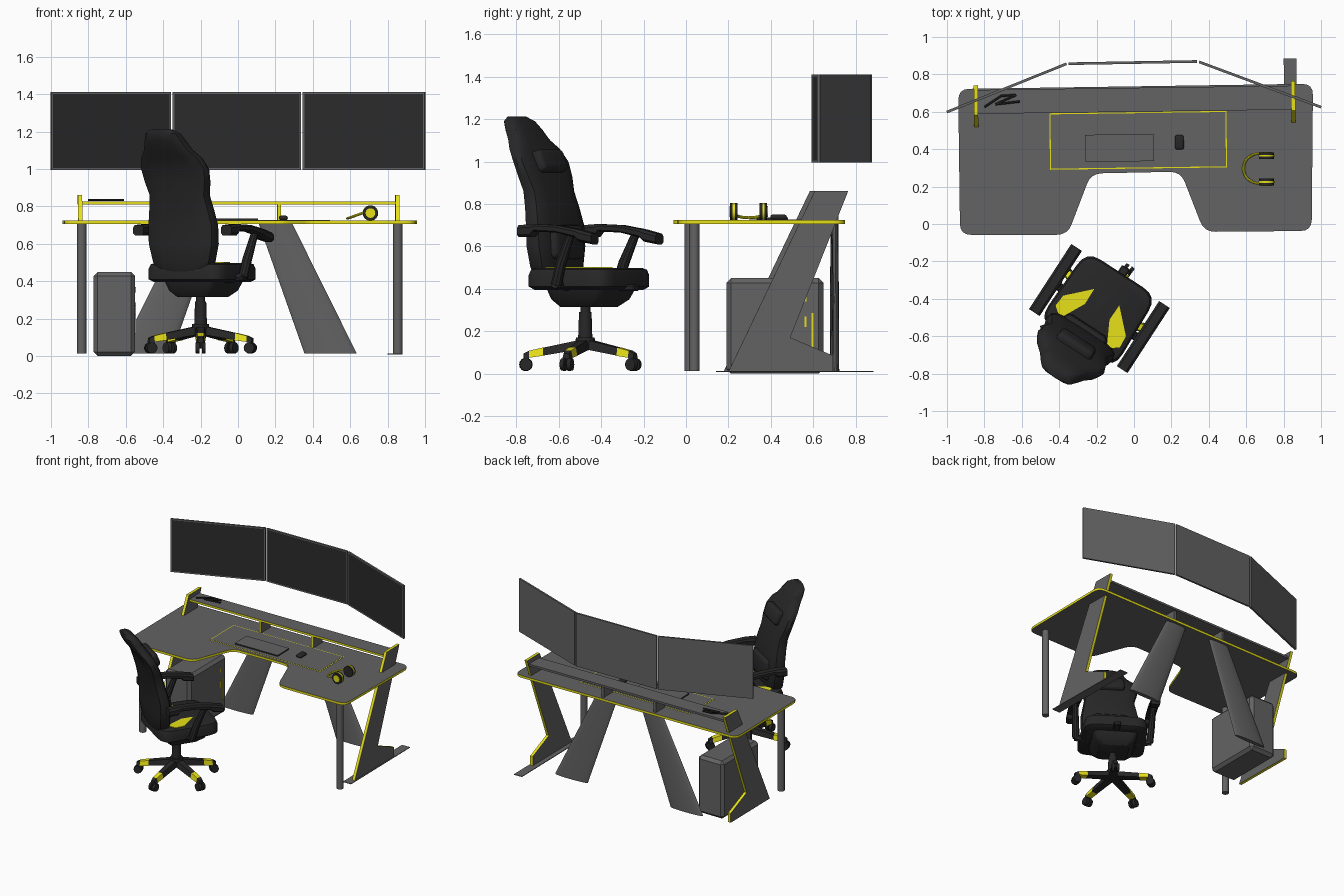
import bpy, bmesh, math
from mathutils import Vector as V, Matrix

if "Cube" in bpy.data.objects:
    bpy.data.objects.remove(bpy.data.objects["Cube"])

def mat(name, c):
    m = bpy.data.materials.new(name)
    m.diffuse_color = (*c, 1)
    m.use_nodes = True
    m.node_tree.nodes["Principled BSDF"].inputs["Base Color"].default_value = m.diffuse_color
    return m

GRAY = mat("grey_panel", (0.125, 0.125, 0.125))
DARK = mat("dark_fabric", (0.02, 0.02, 0.02))
SCREEN = mat("screen_black", (0.024, 0.024, 0.024))
YELLOW = mat("yellow_trim", (0.8, 0.75, 0.01))
I = Matrix.Identity(4)
# desk stands slightly skewed on the floor, chair is turned towards the right
DESK = Matrix.Rotation(math.radians(0.77), 4, 'Z')
CHAIR = Matrix.Translation((-0.2, -0.475, 0)) @ Matrix.Rotation(math.radians(-33), 4, 'Z')
BASE = Matrix.Translation((-0.2, -0.475, 0))

def finish(name, bm, mats, M=I, rule=None):
    """Turn a bmesh into an object; rule(face) picks the second material."""
    bmesh.ops.recalc_face_normals(bm, faces=bm.faces[:])
    bm.normal_update()
    if rule:
        for f in bm.faces:
            f.material_index = int(rule(f.normal))
    bm.transform(M)
    me = bpy.data.meshes.new(name)
    bm.to_mesh(me)
    bm.free()
    for m in mats:
        me.materials.append(m)
    ob = bpy.data.objects.new(name, me)
    bpy.context.collection.objects.link(ob)
    return ob

def loft(name, rings, mats, M=I, rule=None):
    bm = bmesh.new()
    R = [[bm.verts.new(p) for p in r] for r in rings]
    n = len(R[0])
    for a, b in zip(R, R[1:]):
        for i in range(n):
            bm.faces.new((a[i], a[(i + 1) % n], b[(i + 1) % n], b[i]))
    bm.faces.new(R[0])
    bm.faces.new(R[-1])
    return finish(name, bm, mats, M, rule)

def box(name, lo, hi, mats, M=I, rule=None, bevel=0, seg=1):
    bm = bmesh.new()
    bmesh.ops.create_cube(bm, size=1)
    lo, hi = V(lo), V(hi)
    for v in bm.verts:
        v.co = V([(lo[i] + hi[i]) / 2 + v.co[i] * (hi[i] - lo[i]) for i in range(3)])
    if bevel:
        bmesh.ops.bevel(bm, geom=bm.edges[:], offset=bevel, segments=seg, profile=0.5, affect='EDGES')
    return finish(name, bm, mats, M, rule)

def tube(name, path, radii, mats, M=I, n=14):
    path = [V(p) for p in path]
    rings = []
    for i, p in enumerate(path):
        t = path[min(i + 1, len(path) - 1)] - path[max(i - 1, 0)]
        q = t.to_track_quat('Z', 'Y')
        rings.append([p + q @ V((math.cos(a), math.sin(a), 0)) * radii[i]
                      for a in [2 * math.pi * k / n for k in range(n)]])
    return loft(name, rings, mats, M)

def plate(name, pts, z0, z1, mats, M=I, rule=None):
    return loft(name, [[V((x, y, z)) for x, y in pts] for z in (z0, z1)], mats, M, rule)

def rounded(pts, r):
    out = []
    for i, p in enumerate(pts):
        p, a, b = V(p), V(pts[i - 1]), V(pts[(i + 1) % len(pts)])
        s, e = p + (a - p).normalized() * r, p + (b - p).normalized() * r
        out += [s * (1 - t) ** 2 + p * 2 * t * (1 - t) + e * t * t for t in (0, .25, .5, .75, 1)]
    return out

# --- desk top with yellow edge
outline = [(-.93, -.058), (-.355, -.058), (-.23, .27), (.25, .28), (.375, -.042), (.95, -.037),
           (.957, .75), (-.94, .722)]
plate("desk_top", rounded(outline, .06), .706, .724, [GRAY, YELLOW], I, lambda n: abs(n.z) < .5)

# --- angular side panels, front legs and flared rear legs
zshape = [(.595, .86), (.753, .86), (.48, .17), (.682, .085), (.682, .012), (.19, .012)]
for s, side in ((-1, "left"), (1, "right")):
    x = .012 + s * .848
    loft(side + "_side_panel", [[V((x + d, y, z)) for y, z in zshape] for d in (-.011, .011)],
         [GRAY, YELLOW], DESK, lambda n: abs(n.x) < .5)
    tube(side + "_front_leg", [(.01 + s * .845, .028, .012), (.01 + s * .845, .028, .707)],
         [.025, .025], [GRAY], DESK, 20)
    rings = []
    for z, xc, w in ((.012, .495, .14), (.707, .2, .09)):
        rings.append([V((.01 + s * xc + w * math.cos(a), .70 + .016 * math.sin(a), z))
                      for a in [math.pi * k / 10 for k in range(20)]])
    loft(side + "_rear_leg", rings, [GRAY], DESK)
box("right_floor_plate", (.812, .13, .008), (.88, .873, .013), [GRAY], DESK)

# --- raised shelf with two supports
box("shelf", (-.83, .6, .81), (.858, .728, .826), [GRAY, YELLOW], DESK, lambda n: n.y < -.5)
for x in (-.22, .228):
    box("shelf_support", (x - .01, .6, .724), (x + .01, .715, .81), [GRAY, YELLOW], DESK,
        lambda n: n.y < -.5)

# --- desk mat, keyboard, mouse
box("mat_border", (-.445, .296, .722), (.502, .598, .7255), [YELLOW], DESK)
box("mat", (-.439, .302, .722), (.496, .592, .7265), [GRAY], DESK)
box("keyboard", (-.255, .335, .7265), (.112, .48, .736), [GRAY, SCREEN], DESK, lambda n: abs(n.z) < .5)
box("mouse", (.225, .395, .7265), (.272, .472, .75), [DARK], DESK, bevel=.011, seg=3)

# --- headphones
band = [(.67 - .085 * math.sin(t), .297 + .08 * math.cos(t), .765 - .03 * math.sin(t))
        for t in [math.pi * k / 16 for k in range(17)]]
tube("headphone_band", band, [.007] * 17, [YELLOW], I, 8)
for y in (.225, .365):
    s = 1 if y > .3 else -1
    tube("ear_cup", [(.708, y - .018, .764), (.708, y + .018, .764)], [.04, .04], [DARK], I, 18)
    tube("ear_cup_ring", [(.708, y - .005, .764), (.708, y + .005, .764)], [.042, .042], [YELLOW], I, 18)
    tube("ear_cup_cap", [(.708, y + s * .017, .764), (.708, y + s * .021, .764)], [.026, .026], [YELLOW], I, 18)

# --- thin dark gadget on the shelf
zig = [(-.80, .625, .834), (-.71, .685, .834), (-.63, .69, .834), (-.74, .64, .834), (-.61, .655, .834)]
for a, b in zip(zig, zig[1:]):
    tube("shelf_gadget", [a, b], [.006, .006], [DARK], I, 6)

# --- three monitors
for name, a, b in (("left", (-.998, .592), (-.358, .85)), ("centre", (-.35, .85), (.338, .862)),
                   ("right", (.346, .86), (.998, .618))):
    a, b = V(a), V(b)
    d = (b - a).normalized()
    nrm = V((-d.y, d.x)) * .014
    bm = bmesh.new()
    lo, hi = [[bm.verts.new((p.x, p.y, z)) for p in (a, b, b + nrm, a + nrm)] for z in (.995, 1.41)]
    front = bm.faces.new((lo[0], lo[1], hi[1], hi[0]))
    for i in (1, 2, 3):
        j = (i + 1) % 4
        bm.faces.new((lo[i], lo[j], hi[j], hi[i]))
    bm.faces.new(lo)
    bm.faces.new(hi)
    bm.normal_update()
    bmesh.ops.inset_region(bm, faces=[front], thickness=.013)
    front.material_index = 1
    finish(name + "_monitor", bm, [GRAY, SCREEN])

# --- computer case with yellow strips
box("computer_case", (-.772, .19, 0), (-.55, .648, .45), [GRAY], I, bevel=.022)
for y, z0, z1 in ((.597, .12, .285), (.563, .22, .27), (.563, .34, .37)):
    box("case_strip", (-.552, y - .005, z0), (-.546, y + .005, z1), [YELLOW])

# --- chair backrest: stations of z, forward offset, width, thickness
stations = [(.45, -.16, .28, .08), (.50, -.16, .37, .12), (.60, -.165, .42, .125), (.70, -.17, .42, .12),
            (.78, -.185, .39, .115), (.86, -.205, .36, .11), (.93, -.225, .40, .10), (1.0, -.25, .42, .09),
            (1.06, -.285, .37, .095), (1.10, -.315, .29, .10), (1.15, -.345, .24, .10),
            (1.19, -.37, .20, .085), (1.212, -.385, .12, .05)]

def section(z, f, w, t):
    pts = []
    for k in range(16):
        c, s = math.cos(k * math.pi / 8), math.sin(k * math.pi / 8)
        pts.append(V((w / 2 * math.copysign(abs(c) ** .6, c), f + t / 2 * math.copysign(abs(s) ** .6, s), z)))
    return pts

loft("backrest", [section(*s) for s in stations], [DARK], CHAIR)
tilt = lambda f, z, a: CHAIR @ Matrix.Translation((0, f, z)) @ Matrix.Rotation(math.radians(a), 4, 'X')
box("head_pillow", (-.11, -.035, -.055), (.11, .035, .055), [DARK], tilt(-.205, 1.0, 22), bevel=.025, seg=3)
box("lumbar_pillow", (-.13, -.035, -.08), (.13, .035, .08), [DARK], tilt(-.115, .62, 4), bevel=.028, seg=3)

# --- seat, yellow bolster patches and mechanism
seat = rounded([(-.24, -.2), (.24, -.2), (.225, .25), (-.225, .25)], .09)
loft("seat", [[V((x * k, .03 + (y - .03) * k, z)) for x, y in seat]
              for z, k in ((.395, .9), (.41, 1), (.465, 1), (.49, .96), (.498, .88))], [DARK], CHAIR)
patch = [(.205, -.087), (.2, -.02), (.08, .10), (.078, .006), (.149, -.13)]
for s in (-1, 1):
    plate("seat_patch", [(s * x, y) for x, y in patch], .495, .502, [YELLOW], CHAIR)
pan = rounded([(-.15, -.12), (.15, -.12), (.15, .18), (-.15, .18)], .04)
loft("seat_mechanism", [[V((x * k, y * k, z)) for x, y in pan]
                        for z, k in ((.315, .7), (.35, .95), (.40, 1.08))], [DARK], CHAIR)
box("front_knob", (-.025, .2, .39), (.025, .29, .42), [DARK], CHAIR, bevel=.006)

# --- armrests
for s, side in ((-1, "left"), (1, "right")):
    prof = [(-.18, .69, .055), (-.11, .695, .06), (-.09, .695, .035), (.03, .69, .035), (.14, .672, .04),
            (.16, .668, .055), (.235, .65, .05)]
    loft(side + "_arm_pad", [[V((s * .28 + dx, f, z + .01 - h * k)) for dx, k in
                              ((-.034, .25), (-.022, 0), (.022, 0), (.034, .25), (.034, .8), (.022, 1),
                               (-.022, 1), (-.034, .8))] for f, z, h in prof], [DARK], CHAIR)
    tube(side + "_arm_post", [(s * .265, .01, .42), (s * .272, .04, .52), (s * .28, .10, .655)],
         [.026, .026, .02], [DARK], CHAIR, 10)
    tube(side + "_arm_bracket", [(s * .12, 0, .405), (s * .275, .01, .425)], [.02, .024], [DARK], CHAIR, 8)

# --- gas column and five-star base with castors
tube("gas_column", [(0, 0, .12), (0, 0, .17), (0, 0, .17), (0, 0, .29), (0, 0, .29), (0, 0, .33)],
     [.05, .045, .034, .03, .024, .024], [DARK], BASE, 18)
for k in range(5):
    M = BASE @ Matrix.Rotation(math.radians(-90 + 72 * k), 4, 'Z')
    arm = lambda st: [[V((x, y, z)) for y, z in ((-w, z0), (w, z0), (w * .7, z1), (-w * .7, z1))]
                      for x, w, z0, z1 in st]
    loft("base_arm", arm([(.02, .032, .115, .16), (.20, .025, .085, .122)]), [DARK], M)
    loft("base_arm_cap", arm([(.20, .026, .084, .123), (.265, .024, .075, .108)]), [YELLOW], M)
    loft("base_arm_tip", arm([(.265, .024, .072, .108), (.292, .018, .072, .095)]), [DARK], M)
    tube("castor_stem", [(.278, 0, .04), (.278, 0, .085)], [.009, .009], [DARK], M, 8)
    for s in (-1, 1):
        tube("castor_wheel", [(.28, s * .007, .043), (.28, s * .027, .043)], [.032, .029], [DARK], M, 14)

# --- smooth shading with sharp edges kept
for ob in bpy.data.objects:
    ob.select_set(True)
    bpy.context.view_layer.objects.active = ob
bpy.ops.object.shade_smooth_by_angle(angle=math.radians(35))
